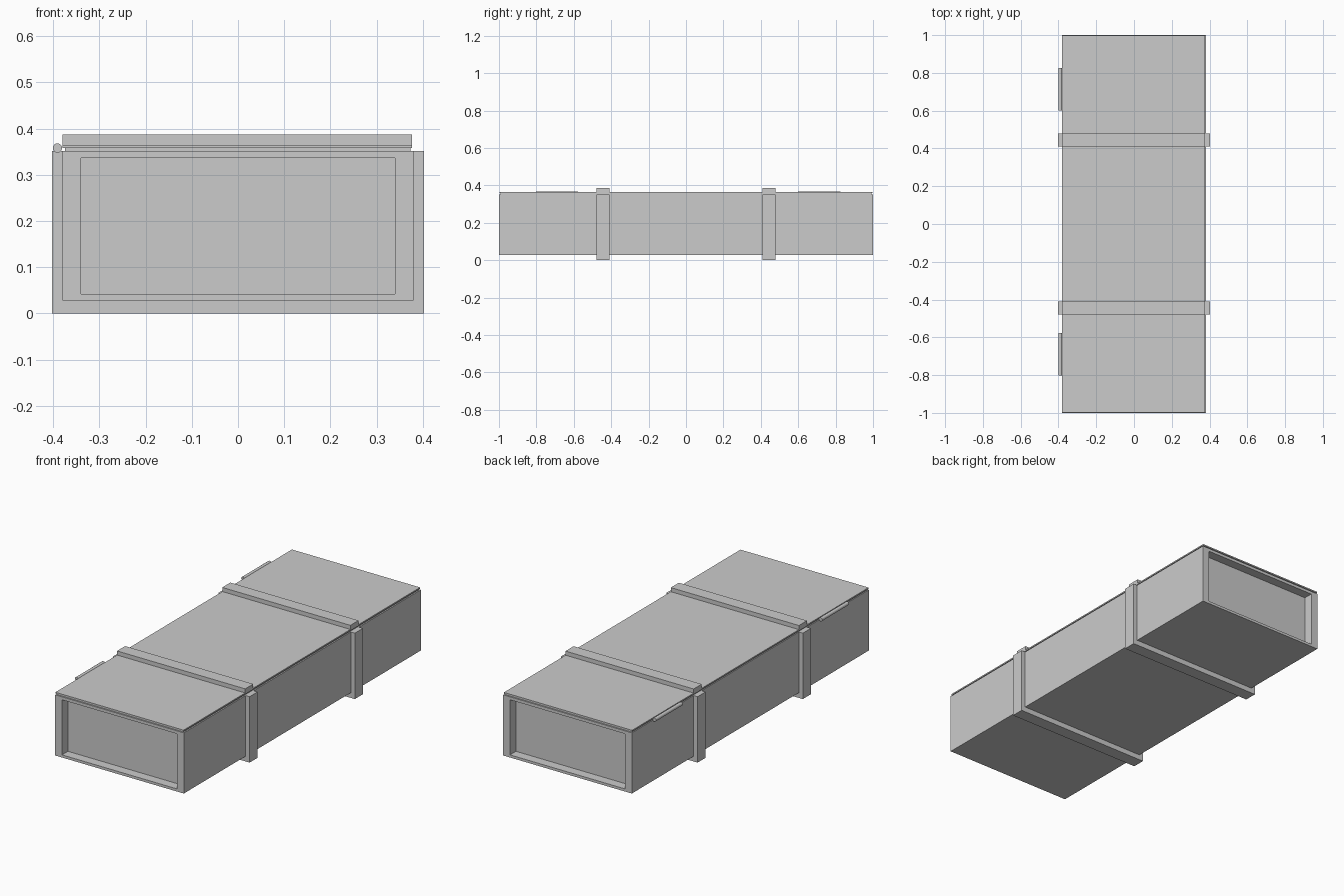
import bpy, bmesh, math
from mathutils import Matrix

if "Cube" in bpy.data.objects:
    bpy.data.objects.remove(bpy.data.objects["Cube"])


def make_object(name, bm):
    bmesh.ops.recalc_face_normals(bm, faces=bm.faces)
    mesh = bpy.data.meshes.new(name)
    bm.to_mesh(mesh)
    bm.free()
    obj = bpy.data.objects.new(name, mesh)
    bpy.context.collection.objects.link(obj)
    return obj


def extrude_y(name, profile, y0, y1):
    """Extrude a closed (x, z) profile along y."""
    bm = bmesh.new()
    face = bm.faces.new([bm.verts.new((x, y0, z)) for x, z in profile])
    geom = bmesh.ops.extrude_face_region(bm, geom=[face])["geom"]
    verts = [g for g in geom if isinstance(g, bmesh.types.BMVert)]
    bmesh.ops.translate(bm, verts=verts, vec=(0, y1 - y0, 0))
    return make_object(name, bm)


def box(name, x0, x1, y0, y1, z0, z1):
    return extrude_y(name, [(x0, z0), (x1, z0), (x1, z1), (x0, z1)], y0, y1)


def cut(target, cutter):
    mod = target.modifiers.new("cut", "BOOLEAN")
    mod.operation = "DIFFERENCE"
    mod.solver = "EXACT"
    mod.object = cutter
    bpy.context.view_layer.objects.active = target
    bpy.ops.object.modifier_apply(modifier=mod.name)
    bpy.data.objects.remove(cutter)


# Crate body: open-topped, with a recessed panel at each end
body = box("crate_body", -0.38, 0.38, -1, 1, 0.028, 0.352)
cut(body, box("inside_cutter", -0.34, 0.34, -0.92, 0.92, 0.042, 0.5))
for s in (-1, 1):
    y0, y1 = sorted((s * 0.95, s * 1.1))
    cut(body, box("end_cutter", -0.34, 0.34, y0, y1, 0.042, 0.336))

# Lid: thin board over a slightly inset lip
box("lid_lip", -0.375, 0.373, -0.993, 0.993, 0.352, 0.358)
box("lid_board", -0.38, 0.377, -0.998, 0.998, 0.358, 0.365)

# U-shaped straps under the body and battens across the lid
X, XI, TOP, FLOOR = 0.403, 0.38, 0.352, 0.028
u_profile = [(-X, TOP), (-X, 0), (X, 0), (X, TOP),
             (XI, TOP), (XI, FLOOR), (-XI, FLOOR), (-XI, TOP)]
for label, s in (("front", -1), ("back", 1)):
    y0, y1 = sorted((s * 0.41, s * 0.478))
    extrude_y(label + "_strap", u_profile, y0, y1)
    box(label + "_lid_batten", -0.38, 0.377, y0, y1, 0.365, 0.387)

# Hinge barrels along the left edge
for label, y0, y1 in (("front", -0.803, -0.578), ("back", 0.6, 0.825)):
    bm = bmesh.new()
    place = (Matrix.Translation((-0.391, (y0 + y1) / 2, 0.358))
             @ Matrix.Rotation(math.pi / 2, 4, "X"))
    bmesh.ops.create_cone(bm, cap_ends=True, segments=16, radius1=0.01,
                          radius2=0.01, depth=y1 - y0, matrix=place)
    hinge = make_object(label + "_hinge", bm)
    bpy.ops.object.select_all(action="DESELECT")
    hinge.select_set(True)
    bpy.context.view_layer.objects.active = hinge
    bpy.ops.object.shade_smooth_by_angle(angle=math.radians(40))
